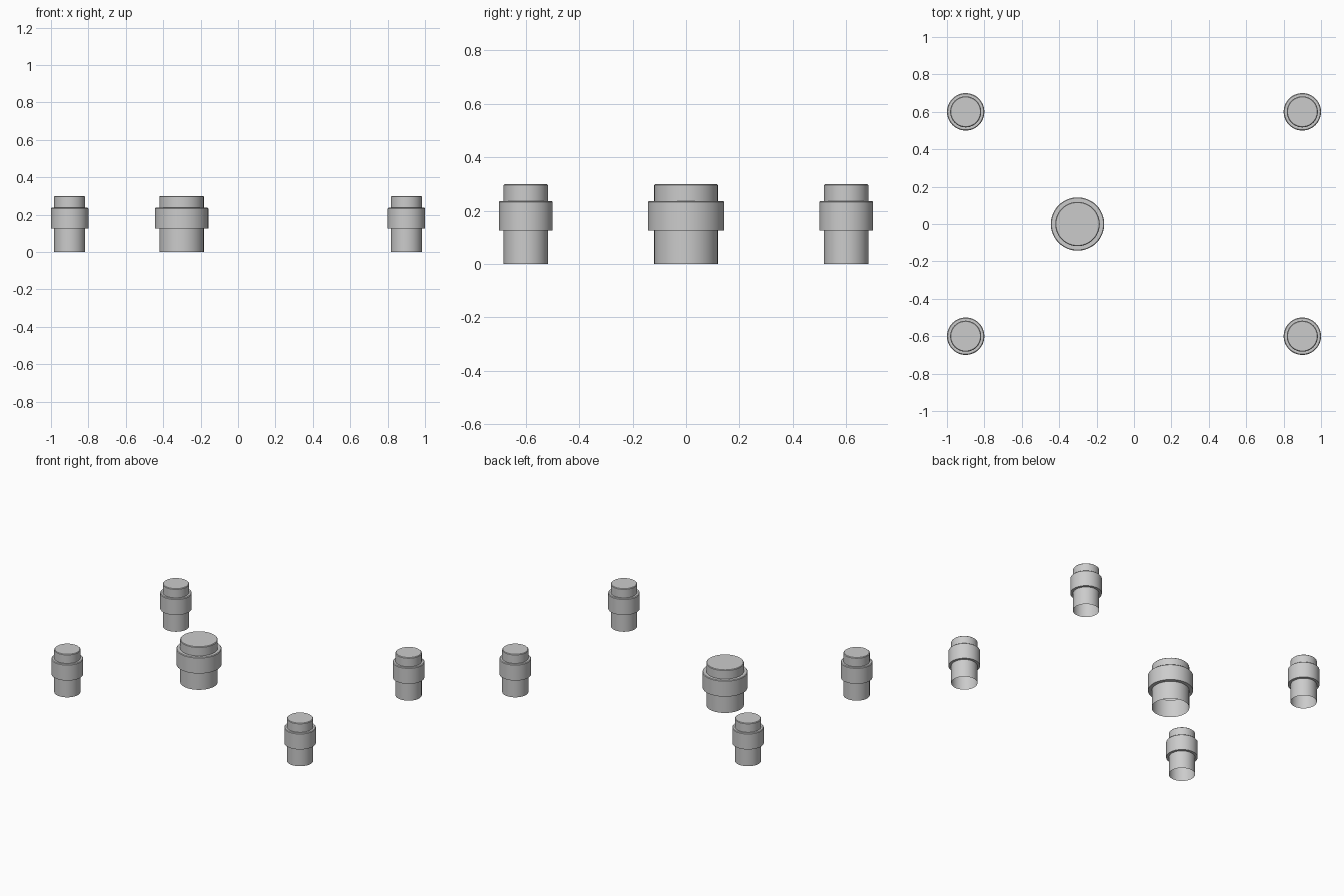
import bpy
import bmesh
from math import cos, sin, tau

old = bpy.data.objects.get("Cube")
if old:
    bpy.data.objects.remove(old, do_unlink=True)

grey = bpy.data.materials.new("plain grey")
grey.use_nodes = True
GREY = (0.6, 0.6, 0.6, 1)
grey.diffuse_color = GREY
grey.node_tree.nodes["Principled BSDF"].inputs["Base Color"].default_value = GREY

SIDES = 48
TOP, COLLAR_LOW, COLLAR_HIGH, CHAMFER = 0.3, 0.125, 0.237, 0.004


def add_post(name, x, y, body, collar):
    """Collared post: open at the bottom, closed at the top."""
    c = CHAMFER
    profile = [
        (body, 0), (body, COLLAR_LOW),
        (collar, COLLAR_LOW), (collar, COLLAR_HIGH - c),
        (collar - c, COLLAR_HIGH), (body, COLLAR_HIGH),
        (body, TOP - c), (body - c, TOP),
    ]
    bm = bmesh.new()
    rings = [[bm.verts.new((r * cos(tau * i / SIDES), r * sin(tau * i / SIDES), z))
              for i in range(SIDES)] for r, z in profile]
    for low, high in zip(rings, rings[1:]):
        for i in range(SIDES):
            j = (i + 1) % SIDES
            bm.faces.new((low[i], low[j], high[j], high[i]))
    bm.faces.new(rings[-1])
    mesh = bpy.data.meshes.new(name)
    bm.to_mesh(mesh)
    bm.free()
    mesh.materials.append(grey)
    post = bpy.data.objects.new(name, mesh)
    post.location = (x, y, 0)
    bpy.context.collection.objects.link(post)
    bpy.ops.object.select_all(action="DESELECT")
    post.select_set(True)
    bpy.context.view_layer.objects.active = post
    bpy.ops.object.shade_smooth_by_angle(angle=0.6)


# Four corner posts
for side, x in (("right", -0.9), ("left", 0.9)):
    for end, y in (("front", -0.6), ("back", 0.6)):
        add_post(f"{end}_{side}_post", x, y, 0.083, 0.1)

# Wider post off centre
add_post("wide_post", -0.302, 0, 0.119, 0.143)
